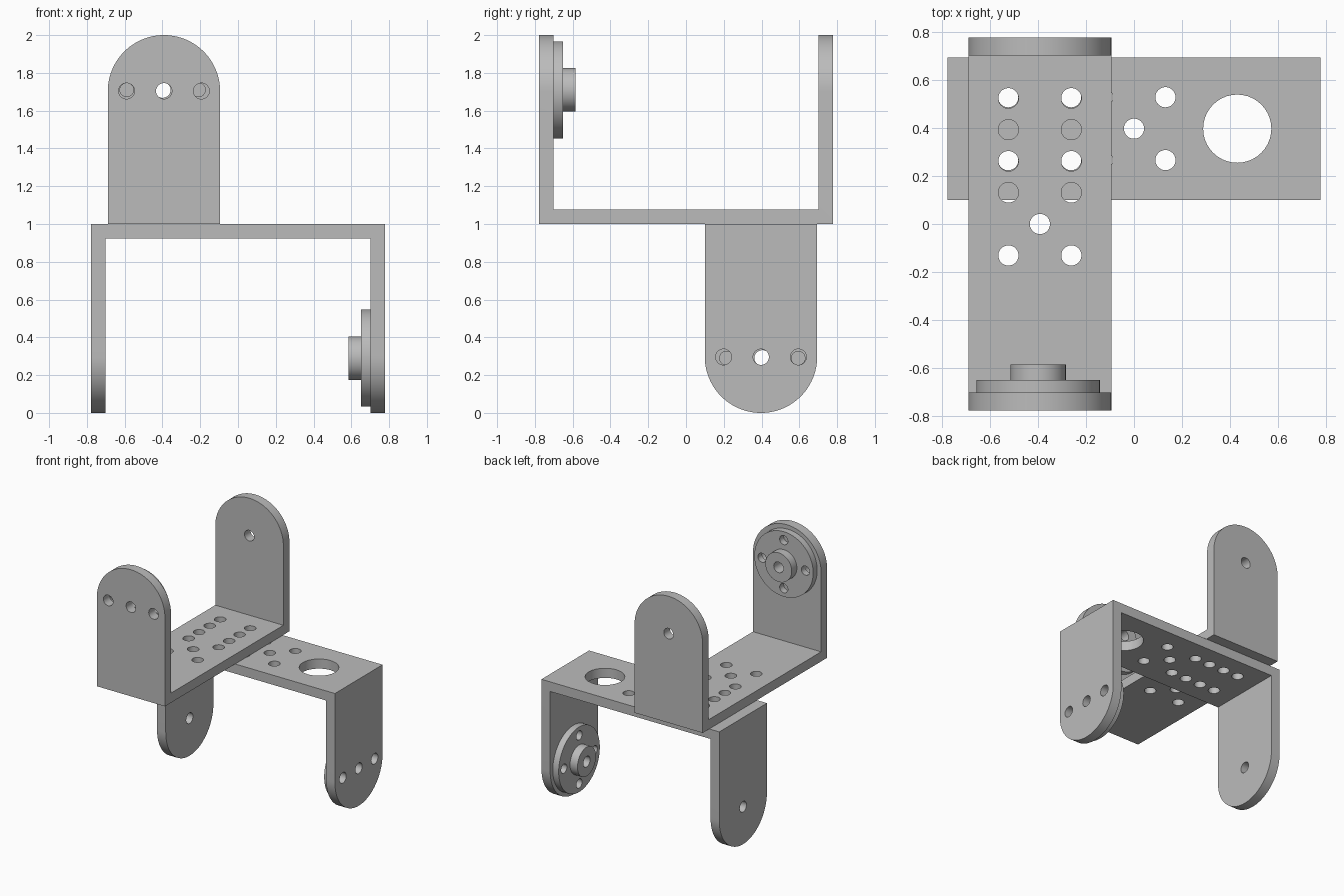
import bpy, bmesh
from math import pi, cos, sin
from mathutils import Matrix, Vector

cube = bpy.data.objects.get("Cube")
if cube:
    bpy.data.objects.remove(cube)

grey = bpy.data.materials.new("plain grey")
grey.use_nodes = True
grey.diffuse_color = (0.5, 0.5, 0.5, 1)
grey.node_tree.nodes["Principled BSDF"].inputs["Base Color"].default_value = (0.5, 0.5, 0.5, 1)

LENGTH = 0.777      # half span of a bracket
HALF = 0.2975       # half width of a bracket
THICK = 0.076       # sheet thickness
PIVOT = 0.704       # height of the arm holes above the base
STEP = 0.131        # hole grid spacing
HOLE = 0.042
INNER = LENGTH - THICK


def make_object(name, bm):
    bmesh.ops.recalc_face_normals(bm, faces=bm.faces[:])
    mesh = bpy.data.meshes.new(name)
    bm.to_mesh(mesh)
    bm.free()
    mesh.materials.append(grey)
    obj = bpy.data.objects.new(name, mesh)
    bpy.context.collection.objects.link(obj)
    return obj


def extrude_outline(name, points, direction):
    bm = bmesh.new()
    face = bm.faces.new([bm.verts.new(p) for p in points])
    new = bmesh.ops.extrude_face_region(bm, geom=[face])["geom"]
    verts = [g for g in new if isinstance(g, bmesh.types.BMVert)]
    bmesh.ops.translate(bm, verts=verts, vec=Vector(direction))
    return make_object(name, bm)


def drill_set(holes):
    """Each hole is (centre, radius, axis) with axis X or Z."""
    bm = bmesh.new()
    for centre, radius, axis in holes:
        turn = Matrix.Rotation(pi / 2, 4, "Y") if axis == "X" else Matrix()
        bmesh.ops.create_cone(bm, cap_ends=True, segments=40, radius1=radius, radius2=radius,
                              depth=0.3, matrix=Matrix.Translation(centre) @ turn)
    return make_object("drill", bm)


def carve(obj, cutter, operation):
    cutter.hide_render = True
    bpy.context.view_layer.objects.active = obj
    mod = obj.modifiers.new("carve", "BOOLEAN")
    mod.operation, mod.solver, mod.object = operation, "EXACT", cutter
    bpy.ops.object.modifier_apply(modifier=mod.name)
    bpy.data.objects.remove(cutter)


def finish(obj, placement):
    obj.data.transform(placement)
    bpy.ops.object.select_all(action="DESELECT")
    obj.select_set(True)
    bpy.context.view_layer.objects.active = obj
    bpy.ops.object.shade_smooth_by_angle(angle=pi / 6)


def bracket(name, placement, cable_hole):
    # U-shaped sheet, trimmed to round arm tips
    u_shape = [(-LENGTH, 0), (LENGTH, 0), (LENGTH, 1.1), (INNER, 1.1),
               (INNER, THICK), (-INNER, THICK), (-INNER, 1.1), (-LENGTH, 1.1)]
    body = extrude_outline(name, [(x, -HALF, z) for x, z in u_shape], (0, 2 * HALF, 0))
    arc = [pi * i / 48 for i in range(49)]
    tip = [(-1, HALF * 1.0 * cos(a), 1 - HALF + HALF * sin(a)) for a in arc]
    tip = [(-1, HALF, -0.1)] + tip + [(-1, -HALF, -0.1)]
    carve(body, extrude_outline("round_trim", tip, (2, 0, 0)), "INTERSECT")

    # Base hole grid, centre hole and arm holes
    holes = [((i * STEP, side * STEP, 0), HOLE, "Z")
             for i in (-4, -3, -2, -1, 1) for side in (-1, 1)]
    holes.append(((0, 0, 0), HOLE, "Z"))
    if cable_hole:
        holes.append(((0.43, 0, 0), 0.142, "Z"))
    holes.append(((-LENGTH, 0, PIVOT), HOLE, "X"))
    holes += [((LENGTH, y, PIVOT), HOLE, "X") for y in (-0.198, 0, 0.198)]
    carve(body, drill_set(holes), "DIFFERENCE")
    finish(body, placement)


def horn(name, placement):
    # Turned disc with hub and bore
    cy, cz = -0.007, PIVOT + 0.006
    profile = [(0.042, INNER), (0.257, INNER), (0.257, 0.65),
               (0.115, 0.65), (0.115, 0.585), (0.042, 0.585)]
    bm = bmesh.new()
    verts = [bm.verts.new((x, cy, cz + r)) for r, x in profile]
    edges = [bm.edges.new((verts[i - 1], verts[i])) for i in range(len(verts))]
    bmesh.ops.spin(bm, geom=verts + edges, cent=(0, cy, cz), axis=(1, 0, 0),
                   angle=2 * pi, steps=64)
    bmesh.ops.remove_doubles(bm, verts=bm.verts[:], dist=0.0001)
    disc = make_object(name, bm)
    # Ring of four screw holes
    ring = [((INNER, cy + 0.19 * cos(k * pi / 2), cz + 0.19 * sin(k * pi / 2)), 0.036, "X")
            for k in range(4)]
    carve(disc, drill_set(ring), "DIFFERENCE")
    finish(disc, placement)


# Upper bracket opens upward along y, lower one hangs down along x
upper = Matrix.Translation((-0.392, 0, 1)) @ Matrix.Rotation(-pi / 2, 4, "Z")
lower = Matrix.Translation((0, 0.397, 1)) @ Matrix.Rotation(pi, 4, "X")
bracket("upper_bracket", upper, False)
horn("upper_horn", upper)
bracket("lower_bracket", lower, True)
horn("lower_horn", lower)
